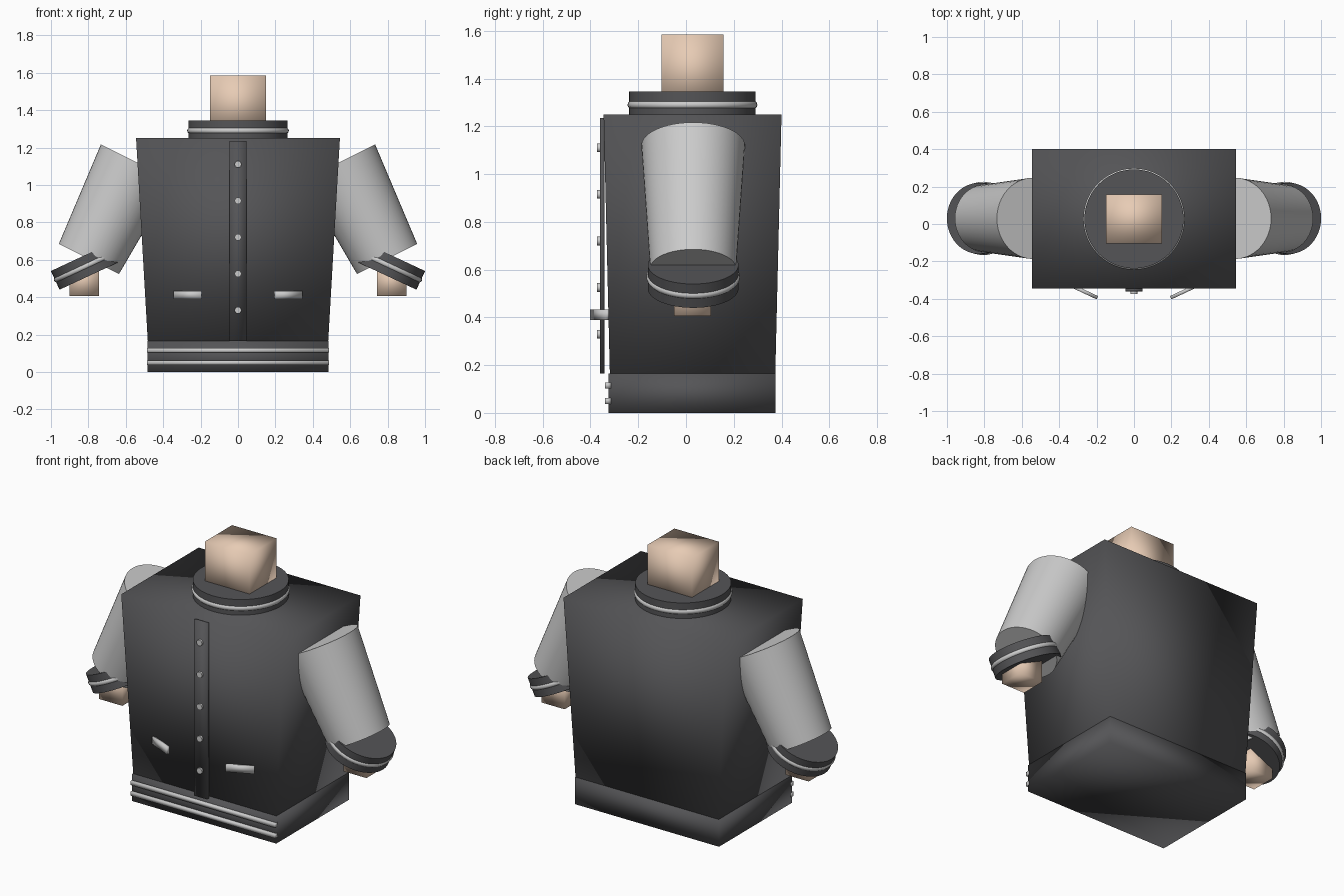
import bpy
from math import radians, cos, sin

if "Cube" in bpy.data.objects:
    bpy.data.objects.remove(bpy.data.objects["Cube"])


def material(name, rgb):
    m = bpy.data.materials.new(name)
    m.diffuse_color = (*rgb, 1)
    m.use_nodes = True
    m.node_tree.nodes["Principled BSDF"].inputs["Base Color"].default_value = m.diffuse_color
    return m


dark = material("dark_wool", (0.09, 0.09, 0.095))
pale = material("pale_trim", (0.6, 0.6, 0.6))
skin = material("skin", (0.8, 0.6, 0.46))


def finish(name, mat, by_angle=True):
    ob = bpy.context.object
    ob.name = ob.data.name = name
    ob.data.materials.append(mat)
    if by_angle:
        bpy.ops.object.shade_smooth_by_angle(angle=radians(40))
    else:
        bpy.ops.object.shade_smooth()
    return ob


def box(name, lo, hi, mat, rot_z=0, soft=True):
    """Box between two corners; soft boxes are shaded smooth all over."""
    mid = [(a + b) / 2 for a, b in zip(lo, hi)]
    bpy.ops.mesh.primitive_cube_add(size=1, location=mid, rotation=(0, 0, rot_z))
    ob = bpy.context.object
    ob.scale = [b - a for a, b in zip(lo, hi)]
    bpy.ops.object.transform_apply(location=False, rotation=False, scale=True)
    return finish(name, mat, not soft)


def tube(name, loc, r_low, r_high, depth, mat, rot=(0, 0, 0)):
    bpy.ops.mesh.primitive_cone_add(vertices=48, radius1=r_low, radius2=r_high,
                                    depth=depth, location=loc, rotation=rot)
    return finish(name, mat)


def ring(name, loc, radius, thick, mat, rot=(0, 0, 0)):
    bpy.ops.mesh.primitive_torus_add(major_segments=48, minor_segments=12,
                                     major_radius=radius, minor_radius=thick,
                                     location=loc, rotation=rot)
    return finish(name, mat, False)


# Torso, tapering to the waist
body = box("jacket_body", (-0.545, -0.345, 0.165), (0.545, 0.4, 1.25), dark)
for v in body.data.vertices:
    if v.co.z < 0:
        v.co.x *= 0.885
        v.co.y *= 0.93

# Waistband with two front stripes
box("waistband", (-0.485, -0.325, 0), (0.485, 0.375, 0.165), dark)
for z in (0.05, 0.115):
    box("waistband_stripe", (-0.487, -0.34, z - 0.012), (0.487, -0.315, z + 0.012), pale)

# Neck and striped collar
box("neck", (-0.15, -0.103, 1.285), (0.15, 0.157, 1.585), skin)
tube("collar", (0, 0.027, 1.295), 0.265, 0.265, 0.1, dark)
ring("collar_stripe", (0, 0.027, 1.29), 0.255, 0.017, pale)

# Front placket and buttons
box("placket", (-0.045, -0.361, 0.165), (0.045, -0.341, 1.235), dark)
for i in range(5):
    tube("button", (0, -0.362, 0.33 + i * 0.195), 0.018, 0.018, 0.022, pale,
         (radians(90), 0, 0))

# Pockets, sleeves, cuffs and hands on both sides
tilt = radians(26.6)
bend = radians(25)
for side, s in (("left", -1), ("right", 1)):
    box(side + "_pocket", (s * 0.268 - 0.08, -0.37, 0.39), (s * 0.268 + 0.08, -0.351, 0.434),
        pale, s * radians(25))
    tube(side + "_sleeve", (s * 0.668, 0.03, 0.862), 0.18, 0.217, 0.576, pale,
         (0, -s * tilt, 0))
    cuff = (s * 0.805, 0.03, 0.57)
    tube(side + "_cuff", cuff, 0.19, 0.19, 0.11, dark, (0, s * bend, 0))
    ring(side + "_cuff_stripe", cuff, 0.18, 0.016, pale, (0, s * bend, 0))
    x = s * 0.822
    box(side + "_hand", (x - 0.078, -0.05, 0.405), (x + 0.078, 0.105, 0.565), skin)
